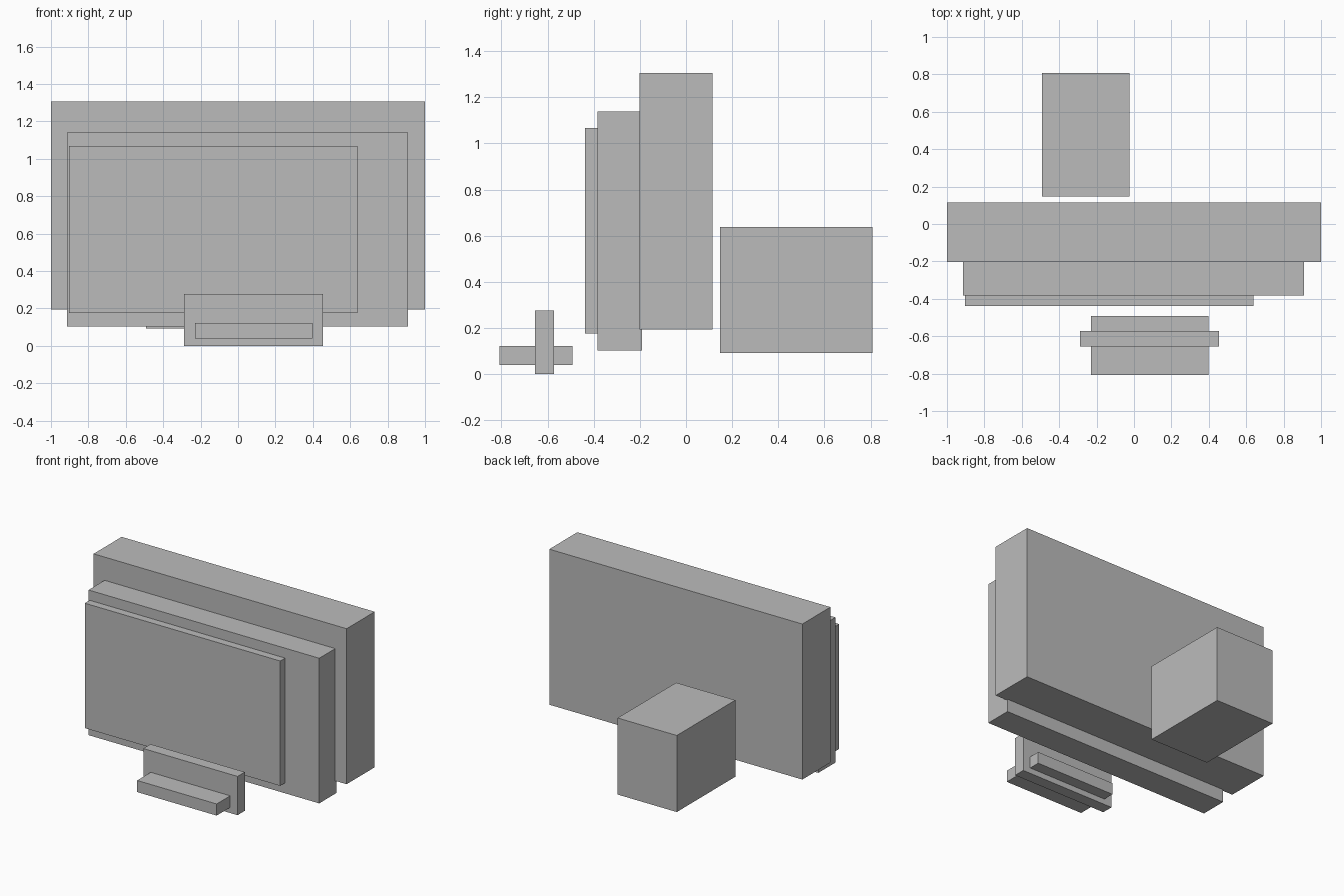
import bpy
from mathutils import Matrix, Vector
import bmesh

default = bpy.data.objects.get("Cube")
if default:
    bpy.data.objects.remove(default, do_unlink=True)

grey = bpy.data.materials.new("plain grey")
grey.use_nodes = True
grey.diffuse_color = (0.5, 0.5, 0.5, 1)
grey.node_tree.nodes["Principled BSDF"].inputs["Base Color"].default_value = (0.5, 0.5, 0.5, 1)


def box(name, x, y, z):
    """Box spanning a (min, max) range along each axis."""
    low, high = (Vector(corner) for corner in zip(x, y, z))
    bm = bmesh.new()
    place = Matrix.Translation((low + high) / 2) @ Matrix.Diagonal((*(high - low), 1))
    bmesh.ops.create_cube(bm, size=1, matrix=place)
    mesh = bpy.data.meshes.new(name)
    bm.to_mesh(mesh)
    bm.free()
    mesh.materials.append(grey)
    bpy.context.collection.objects.link(bpy.data.objects.new(name, mesh))


# Layered upright slabs, from back to front
box("main_slab", (-1, 1), (-0.202, 0.115), (0.194, 1.305))
box("middle_slab", (-0.913, 0.91), (-0.383, -0.19), (0.102, 1.139))
box("front_panel", (-0.904, 0.64), (-0.438, -0.383), (0.176, 1.068))

# Free-standing plate crossed by a bar, in front
box("front_plate", (-0.29, 0.455), (-0.655, -0.573), (0, 0.277))
box("cross_bar", (-0.231, 0.397), (-0.808, -0.492), (0.04, 0.123))

# Separate block behind
box("rear_block", (-0.493, -0.025), (0.147, 0.808), (0.091, 0.638))
